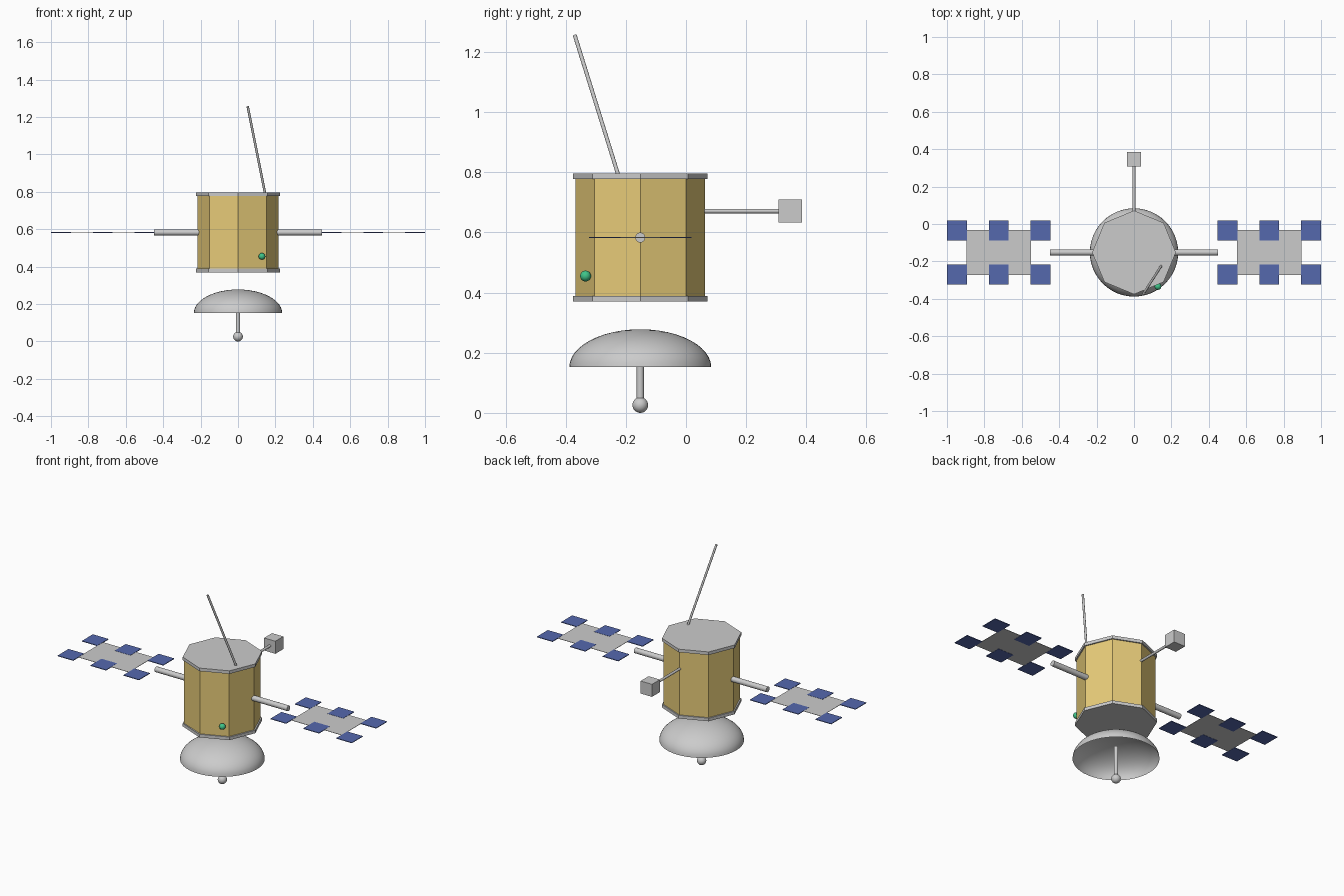
import bpy, math
from mathutils import Vector

if "Cube" in bpy.data.objects:
    bpy.data.objects.remove(bpy.data.objects["Cube"])

CY = -0.152          # y of the satellite's main axis
PANEL_Z = 0.583


def material(name, rgb):
    m = bpy.data.materials.new(name)
    m.diffuse_color = (*rgb, 1)
    m.use_nodes = True
    m.node_tree.nodes["Principled BSDF"].inputs["Base Color"].default_value = m.diffuse_color
    return m


gold = material("gold_foil", (0.80, 0.60, 0.19))
blue = material("solar_blue", (0.09, 0.14, 0.42))
green = material("green_light", (0.05, 0.55, 0.25))


def finish(name, mat=None, smooth=False):
    ob = bpy.context.object
    ob.name = name
    if mat:
        ob.data.materials.append(mat)
    if smooth:
        bpy.ops.object.shade_smooth_by_angle(angle=math.radians(40))
    return ob


def rod(name, a, b, r, mat=None, sides=20, smooth=True):
    a, b = Vector(a), Vector(b)
    d = b - a
    bpy.ops.mesh.primitive_cylinder_add(
        vertices=sides, radius=r, depth=d.length, location=(a + b) / 2,
        rotation=d.to_track_quat('Z', 'Y').to_euler())
    return finish(name, mat, smooth)


def box(name, centre, size, mat=None):
    bpy.ops.mesh.primitive_cube_add(size=1, location=centre)
    bpy.context.object.scale = size
    bpy.ops.object.transform_apply(location=False, rotation=False, scale=True)
    return finish(name, mat)


def ball(name, centre, r, mat=None):
    bpy.ops.mesh.primitive_uv_sphere_add(segments=24, ring_count=14, radius=r, location=centre)
    return finish(name, mat, True)


def octagon(name, z0, z1, r, mat=None):
    # corners point along the x and y axes
    bpy.ops.mesh.primitive_cylinder_add(
        vertices=8, radius=r, depth=z1 - z0, location=(0, CY, (z0 + z1) / 2))
    return finish(name, mat)


# eight-sided body with end plates
octagon("body", 0.38, 0.787, 0.216, gold)
octagon("top_plate", 0.777, 0.796, 0.224)
octagon("bottom_plate", 0.370, 0.389, 0.224)

# open dish: a half ellipsoid shell, spun from its profile
SEG, RINGS = 48, 12
verts, faces = [(0, 0, 0.126)], []
for i in range(1, RINGS + 1):
    t = math.pi / 2 * i / RINGS
    for j in range(SEG):
        a = 2 * math.pi * j / SEG
        verts.append((0.236 * math.sin(t) * math.cos(a),
                      0.236 * math.sin(t) * math.sin(a), 0.126 * math.cos(t)))
for j in range(SEG):
    k = (j + 1) % SEG
    faces.append((0, 1 + j, 1 + k))
    for i in range(RINGS - 1):
        p, q = 1 + i * SEG, 1 + (i + 1) * SEG
        faces.append((p + j, q + j, q + k, p + k))
mesh = bpy.data.meshes.new("dish")
mesh.from_pydata(verts, [], faces)
mesh.shade_smooth()
dish = bpy.data.objects.new("dish", mesh)
dish.location = (0, CY, 0.152)
bpy.context.collection.objects.link(dish)

# dish feed
rod("feed_rod", (0, CY, 0.027), (0, CY, 0.225), 0.012)
ball("feed_ball", (0, CY, 0.026), 0.026)

# solar wings: arm, grey sheet and six blue cells on each side
for side, s in (("right", 1), ("left", -1)):
    rod(f"{side}_wing_arm", (s * 0.19, CY, PANEL_Z), (s * 0.45, CY, PANEL_Z), 0.0165)
    box(f"{side}_wing_sheet", (s * 0.7235, CY, PANEL_Z), (0.345, 0.24, 0.002))
    for i, x in enumerate((0.5, 0.7235, 0.947)):
        for row, t in (("front", -1), ("back", 1)):
            box(f"{side}_solar_cell_{row}_{i + 1}",
                (s * x, CY + t * 0.118, PANEL_Z), (0.106, 0.106, 0.004), blue)

# instrument box on a rear boom
rod("boom", (0, 0.03, 0.671), (0, 0.32, 0.671), 0.0075)
box("instrument_box", (0, 0.3465, 0.671), (0.077, 0.077, 0.077))

# slanted antenna and small light
rod("antenna", (0.145, -0.225, 0.79), (0.052, -0.370, 1.256), 0.0065)
ball("signal_light", (0.128, -0.334, 0.455), 0.018, green)
